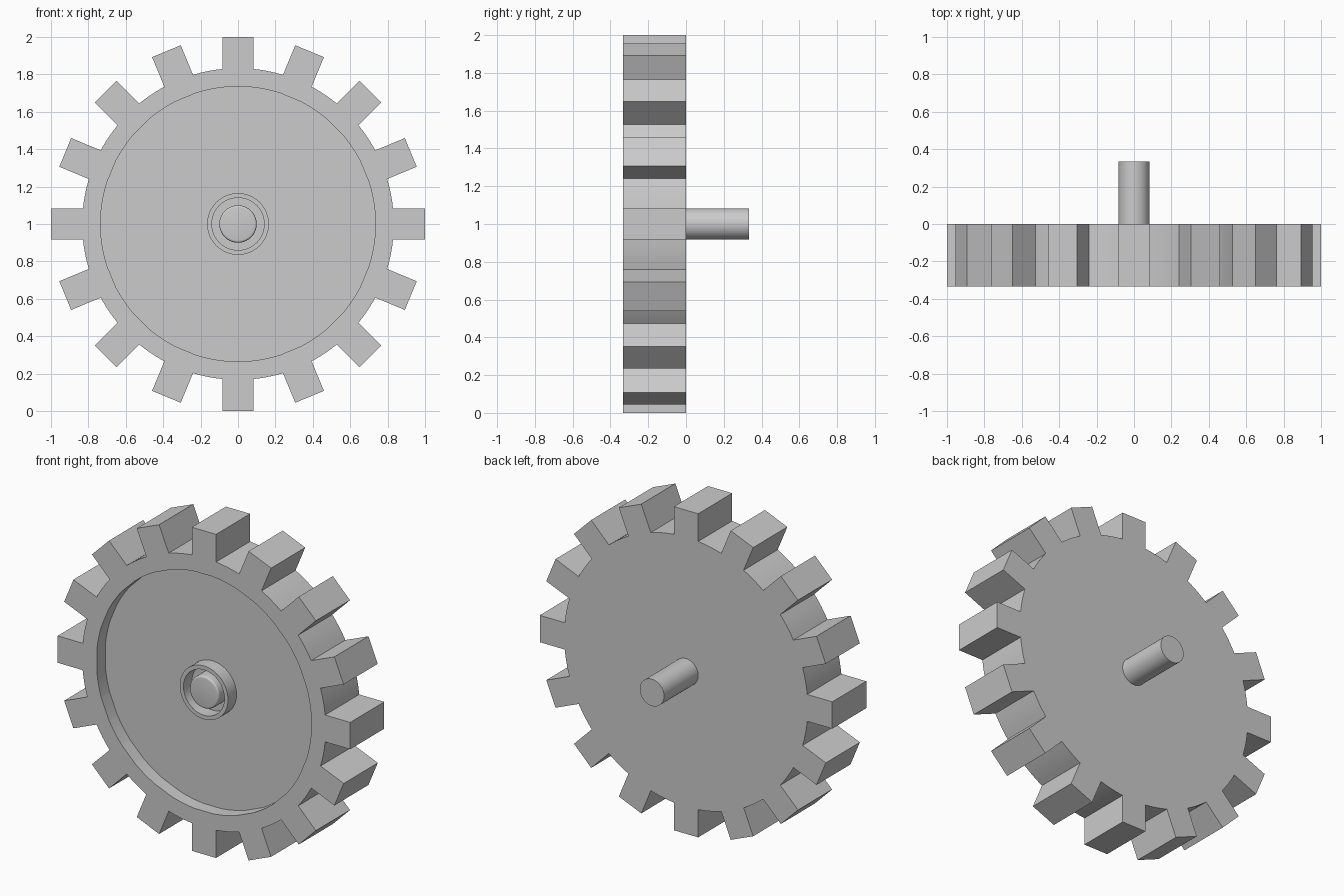
import bpy, bmesh
from math import sin, cos, tau, asin, radians

cube = bpy.data.objects.get("Cube")
if cube:
    bpy.data.objects.remove(cube, do_unlink=True)

TEETH = 16
HALF = 0.083           # half the tooth width
ROOT = 0.833           # radius between the teeth
FRONT, FLOOR, BACK = -0.333, -0.25, 0.0

grey = bpy.data.materials.new("plain_grey")
grey.use_nodes = True
colour = (0.6, 0.6, 0.6, 1)
grey.diffuse_color = colour
grey.node_tree.nodes["Principled BSDF"].inputs["Base Color"].default_value = colour


def circle(radius, angles):
    return [(radius * sin(a), radius * cos(a)) for a in angles]


def loft(name, rings, cap_start=True, cap_end=True, closed=False):
    """Join successive (outline, y) rings with quads around the y axis."""
    bm = bmesh.new()
    loops = [[bm.verts.new((x, y, z + 1)) for x, z in pts] for pts, y in rings]
    n = len(loops[0])
    pairs = list(zip(loops, loops[1:]))
    if closed:
        pairs.append((loops[-1], loops[0]))
    for a, b in pairs:
        for i in range(n):
            j = (i + 1) % n
            bm.faces.new((a[i], a[j], b[j], b[i]))
    if cap_start:
        bm.faces.new(loops[0])
    if cap_end:
        bm.faces.new(loops[-1])
    bmesh.ops.recalc_face_normals(bm, faces=bm.faces)
    mesh = bpy.data.meshes.new(name)
    bm.to_mesh(mesh)
    bm.free()
    mesh.materials.append(grey)
    obj = bpy.data.objects.new(name, mesh)
    bpy.context.collection.objects.link(obj)
    bpy.ops.object.select_all(action='DESELECT')
    obj.select_set(True)
    bpy.context.view_layer.objects.active = obj
    bpy.ops.object.shade_smooth_by_angle(angle=radians(30))
    return obj


# Toothed outline: two root corners, two tip corners, then the valley arc
outline, angles = [], []
step = tau / TEETH
root_angle = asin(HALF / ROOT)
root_z = ROOT * cos(root_angle)
for t in range(TEETH):
    turn = t * step
    for x, z in ((-HALF, root_z), (-HALF, 1), (HALF, 1), (HALF, root_z)):
        outline.append((x * cos(turn) + z * sin(turn), z * cos(turn) - x * sin(turn)))
        angles.append(turn + asin(x / (x * x + z * z) ** 0.5))
    for k in (1, 2, 3):
        a = turn + root_angle + (step - 2 * root_angle) * k / 4
        outline += circle(ROOT, [a])
        angles.append(a)

# Gear wheel with a shallow dish in the front
dish = circle(0.735, angles)
loft("gear_wheel", [(outline, BACK), (outline, FRONT), (dish, FRONT), (dish, FLOOR)])

# Hub ring, centre pin with a rounded edge, and rear shaft
even = [tau * i / 64 for i in range(64)]
outer, inner = circle(0.165, even), circle(0.14, even)
loft("hub_ring", [(outer, FLOOR), (outer, FRONT), (inner, FRONT), (inner, FLOOR)],
     False, False)

bevel = 0.012
pin = [(circle(0.1, even), FLOOR)]
for k in range(5):
    a = tau / 4 * k / 4
    pin.append((circle(0.1 - bevel * (1 - cos(a)), even), FRONT + bevel * (1 - sin(a))))
loft("centre_pin", pin, cap_start=False)

shaft = circle(HALF, even)
loft("rear_shaft", [(shaft, BACK), (shaft, -FRONT)], cap_start=False)
